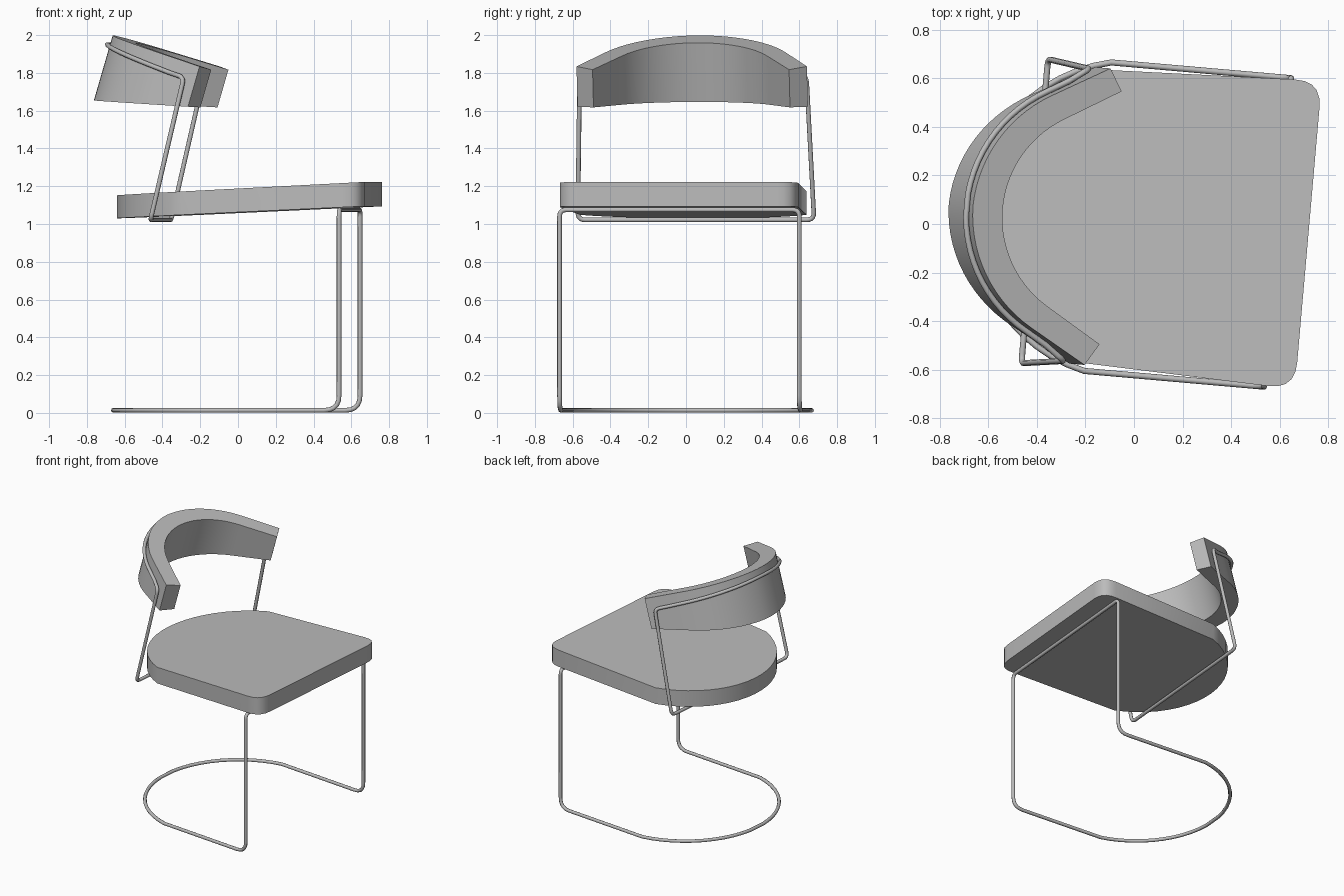
import bpy, bmesh
from math import sin, cos, radians, sqrt, asin
from mathutils import Vector, Matrix

cube = bpy.data.objects.get("Cube")
if cube:
    bpy.data.objects.remove(cube, do_unlink=True)

# One grey finish for the whole chair
grey = bpy.data.materials.new("satin_grey")
grey.use_nodes = True
grey.diffuse_color = (0.5, 0.5, 0.5, 1)
grey.node_tree.nodes["Principled BSDF"].inputs["Base Color"].default_value = grey.diffuse_color

# Parts are drawn facing +x, symmetric about y, then the chair is turned slightly
PLACE = Matrix.Translation((0, 0.017, 0)) @ Matrix.Rotation(radians(-5), 4, "Z")
TUBE = 0.0125


def add(name, data):
    data.materials.append(grey)
    ob = bpy.data.objects.new(name, data)
    bpy.context.collection.objects.link(ob)
    ob.matrix_world = PLACE
    return ob


def add_mesh(name, bm):
    bmesh.ops.recalc_face_normals(bm, faces=bm.faces)
    me = bpy.data.meshes.new(name)
    bm.to_mesh(me)
    bm.free()
    ob = add(name, me)
    bpy.ops.object.select_all(action="DESELECT")
    ob.select_set(True)
    bpy.context.view_layer.objects.active = ob
    bpy.ops.object.shade_smooth_by_angle(angle=radians(35))
    return ob


def fillet(before, corner, after, r, steps=5):
    """Round a corner with a quadratic bend."""
    c = Vector(corner)
    a = c + (Vector(before) - c).normalized() * r
    b = c + (Vector(after) - c).normalized() * r
    ts = [i / steps for i in range(steps + 1)]
    return [a * (1 - t) ** 2 + c * 2 * t * (1 - t) + b * t * t for t in ts]


def mirrored(half):
    """Complete a path that runs from the +y side to the centre line."""
    return half + [Vector((p[0], -p[1], p[2])) for p in reversed(half)]


def tube(name, points):
    cu = bpy.data.curves.new(name, "CURVE")
    cu.dimensions = "3D"
    cu.bevel_depth = TUBE
    cu.bevel_resolution = 2
    cu.use_fill_caps = True
    sp = cu.splines.new("POLY")
    sp.points.add(len(points) - 1)
    for p, q in zip(sp.points, points):
        p.co = (*q, 1)
    sp.use_cyclic_u = True
    sp.use_smooth = True
    return add(name, cu)


def back_arc(corner_x, half_w, back_x, steps):
    """Shallow arc from the +y corner to just short of the centre line."""
    sag = corner_x - back_x
    r = (half_w ** 2 + sag ** 2) / (2 * sag)
    a = asin(half_w / r)
    return [(back_x + r - r * cos(a * (1 - i / steps)), r * sin(a * (1 - i / steps)))
            for i in range(steps)]


# Seat cushion: tapered sides, rounded front corners, curved back, tilted
front, corner, back = (0.72, 0, 0), (0.72, 0.637, 0), (-0.24, 0.602, 0)
half = fillet(front, corner, back, 0.11)
half += [Vector((x, y, 0)) for x, y in back_arc(-0.24, 0.602, -0.64, 10)]
outline = half + [Vector((-0.64, 0, 0))]
outline += [Vector((p.x, -p.y, 0)) for p in reversed(half)]
bm = bmesh.new()
lower = [bm.verts.new((p.x, p.y, 1.06 + 0.047 * p.x)) for p in outline]
upper = [bm.verts.new((p.x, p.y, 1.185 + 0.052 * p.x)) for p in outline]
n = len(outline)
bm.faces.new(lower)
bm.faces.new(upper)
for i in range(n):
    j = (i + 1) % n
    bm.faces.new((lower[i], lower[j], upper[j], upper[i]))
add_mesh("seat", bm)

# Lower frame: front crossbar, two legs and the floor loop
bar, foot, bend = (0.593, 0.637, 1.075), (0.593, 0.637, 0.0135), (-0.15, 0.637, 0.0135)
half = fillet((0.593, 0, 1.075), bar, foot, 0.035)
half += fillet(bar, foot, bend, 0.08)
half += [Vector((x, y, 0.0135)) for x, y in back_arc(-0.15, 0.637, -0.66, 12)]
tube("leg_frame", mirrored(half))


# Backrest: curved band with straight flared ends, leaning forward at the top
ARC, RIN, CX, END = radians(59), 0.45, -0.092, 0.265
LEAN = 0.29


def band_station(s):
    """Inner point, outward direction and thickness for s from -1 to 1."""
    side = 1 if s >= 0 else -1
    k = min(abs(s) / 0.7, 1)
    a = k * ARC
    out = Vector((-cos(a), side * sin(a), 0))
    p = Vector((CX, 0, 0)) + out * RIN
    run = max(abs(s) - 0.7, 0) / 0.3 * END
    p += Vector((sin(ARC), side * cos(ARC), 0)) * run
    return p, out, 0.123 - 0.018 * abs(s)


def band_top(p):
    return 1.786 - 0.32 * p.x


def lowered(p, depth):
    return Vector((p.x - LEAN * depth, p.y, band_top(p) - depth))


bm = bmesh.new()
rings = []
STEPS = 40
for i in range(STEPS + 1):
    p, out, thick = band_station(2 * i / STEPS - 1)
    ring = []
    for q in (p, p + out * thick):
        height = 0.345 - 0.255 * (q.x + 0.667)
        ring += [lowered(q, 0), lowered(q, height)]
    rings.append([bm.verts.new(ring[k]) for k in (0, 1, 3, 2)])
for a, b in zip(rings, rings[1:]):
    for k in range(4):
        m = (k + 1) % 4
        bm.faces.new((a[k], a[m], b[m], b[k]))
bm.faces.new(rings[0])
bm.faces.new(rings[-1])
add_mesh("backrest", bm)

# Back frame: crossbar under the seat, leaning uprights, hoop round the backrest
base, top = (-0.41, 0.628, 1.022), (-0.235, 0.603, 1.775)
hoop = []
for i in range(15):
    s = 0.82 * (1 - i / 15)
    p, out, thick = band_station(s)
    hoop.append(lowered(p + out * (thick + TUBE), 0.05 + 0.035 * s))
half = fillet((-0.41, 0, 1.022), base, top, 0.04)
half += fillet(base, top, hoop[1], 0.035)
half += [p for p in hoop if p.x < -0.3]
tube("back_frame", mirrored(half))
